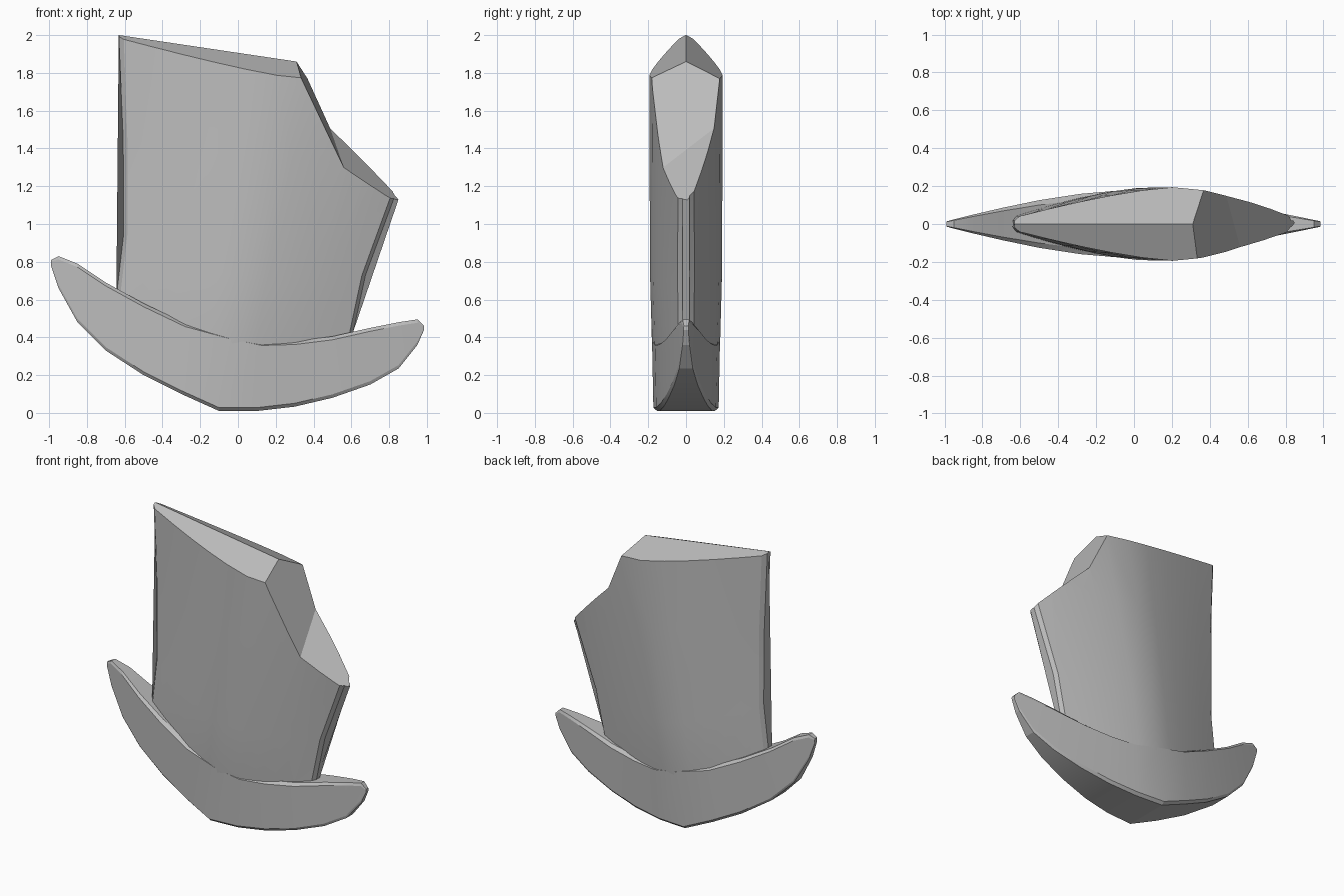
import bpy, bmesh, math
from mathutils import Vector

if "Cube" in bpy.data.objects:
    bpy.data.objects.remove(bpy.data.objects["Cube"])

felt = bpy.data.materials.new("grey_felt")
felt.diffuse_color = (0.5, 0.5, 0.5, 1)
felt.use_nodes = True
felt.node_tree.nodes["Principled BSDF"].inputs["Base Color"].default_value = felt.diffuse_color


def to_object(name, bm):
    bmesh.ops.recalc_face_normals(bm, faces=bm.faces)
    mesh = bpy.data.meshes.new(name)
    bm.to_mesh(mesh)
    bm.free()
    ob = bpy.data.objects.new(name, mesh)
    bpy.context.collection.objects.link(ob)
    mesh.materials.append(felt)
    return ob


def loft(columns):
    """Each column lists (x, z, half thickness) upward; mirrored in y and bridged."""
    bm = bmesh.new()
    rings = []
    for col in columns:
        ring = [bm.verts.new((x, -y, z)) for x, z, y in col]
        ring += [bm.verts.new((x, y, z)) for x, z, y in reversed(col)]
        rings.append(ring)
    n = len(rings[0])
    for a, b in zip(rings, rings[1:]):
        for i in range(n):
            j = (i + 1) % n
            bm.faces.new((a[i], a[j], b[j], b[i]))
    bm.faces.new(rings[0])
    bm.faces.new(rings[-1])
    return bm


def slice_off(bm, point, normal):
    """Remove what lies beyond the plane and close the cut."""
    cut = bmesh.ops.bisect_plane(bm, geom=bm.verts[:] + bm.edges[:] + bm.faces[:],
                                 plane_co=point, plane_no=normal, clear_outer=True)
    edges = [e for e in cut["geom_cut"] if isinstance(e, bmesh.types.BMEdge)]
    bmesh.ops.contextual_create(bm, geom=edges)


def smooth(ob):
    bpy.ops.object.select_all(action='DESELECT')
    ob.select_set(True)
    bpy.context.view_layer.objects.active = ob
    bpy.ops.object.shade_smooth_by_angle(angle=math.radians(14))


def lens(t, ridge, end):
    return end + (ridge - end) * (1 - abs(t) ** 1.4)


# Brim: a swept crescent, thickest at its keel
brim_x = [-.99, -.95, -.85, -.7, -.5, -.3, -.1, .1, .3, .5, .7, .85, .95, .985]
brim_low = [.78, .66, .48, .33, .2, .1, .01, .01, .033, .08, .15, .235, .36, .44]
brim_top = [.81, .83, .79, .69, .58, .475, .41, .375, .38, .405, .45, .48, .495, .46]
columns = []
for x, lo, hi in zip(brim_x, brim_low, brim_top):
    t = (x + .1) / (.89 if x < -.1 else 1.085)
    y = lens(t, .18, .014)
    lean = .06 * max(0, 1 - abs(t) * 3)
    bevel = min(.018, (hi - lo) * .3)
    columns.append([(x, lo, y * .85), (x, lo + bevel, y * .96),
                    (x + lean, hi - bevel, y), (x + lean, hi, y * .8)])
smooth(to_object("brim", loft(columns)))

# Crown: rows of left end, ridge and right end as (x, z), then ridge and end thickness
crown_rows = [((-.645, .55), (-.045, .30), (.59, .33), .172, .034),
              ((-.64, .65), (-.03, .39), (.61, .43), .181, .036),
              ((-.605, .95), (.02, .72), (.675, .73), .190, .038),
              ((-.608, 1.45), (.13, 1.35), (.905, 1.35), .193, .036),
              ((-.638, 2.15), (.26, 2.1), (1.16, 2.05), .195, .034)]


def crown_point(row, t):
    l, m, r, ridge, end = row
    x = m[0] + t * (r[0] - m[0] if t > 0 else m[0] - l[0])
    # parabola through the three row points
    z = sum(p[1] * math.prod((x - q[0]) / (p[0] - q[0]) for q in (l, m, r) if q is not p)
            for p in (l, m, r))
    y = lens(t, ridge, end) if abs(t) < .99 else end * .5
    return x, z, y


steps = [-1, -.97, -.8, -.6, -.4, -.2, 0, .2, .4, .6, .8, .97, 1]
bm = loft([[crown_point(r, t) for r in crown_rows] for t in steps])

# Gabled top
peak_l, peak_r = Vector((-.63, 0, 2.0)), Vector((.31, 0, 1.86))
for side in (-1, 1):
    n = (peak_r - peak_l).cross(Vector((.2, side * .19, 1.79)) - peak_l)
    slice_off(bm, peak_l, n if n.z > 0 else -n)
crown = to_object("crown", bm)

# Notch bitten out of the upper right corner by two planes
notch_low = Vector((.56, -.12, 1.3))
bm = bmesh.new()
bmesh.ops.create_cube(bm, size=2)
bmesh.ops.translate(bm, verts=bm.verts, vec=(1.1, 0, 1.9))
slice_off(bm, peak_r, (-.1216, .0108, -.0566))
slice_off(bm, notch_low, (-.0656, .0428, -.0786))
cutter = to_object("notch_cutter", bm)
cutter.hide_render = True
mod = crown.modifiers.new("notch", 'BOOLEAN')
mod.object = cutter
mod.operation = 'DIFFERENCE'
mod.solver = 'EXACT'
bpy.context.view_layer.objects.active = crown
bpy.ops.object.modifier_apply(modifier=mod.name)
bpy.data.objects.remove(cutter)
smooth(crown)
